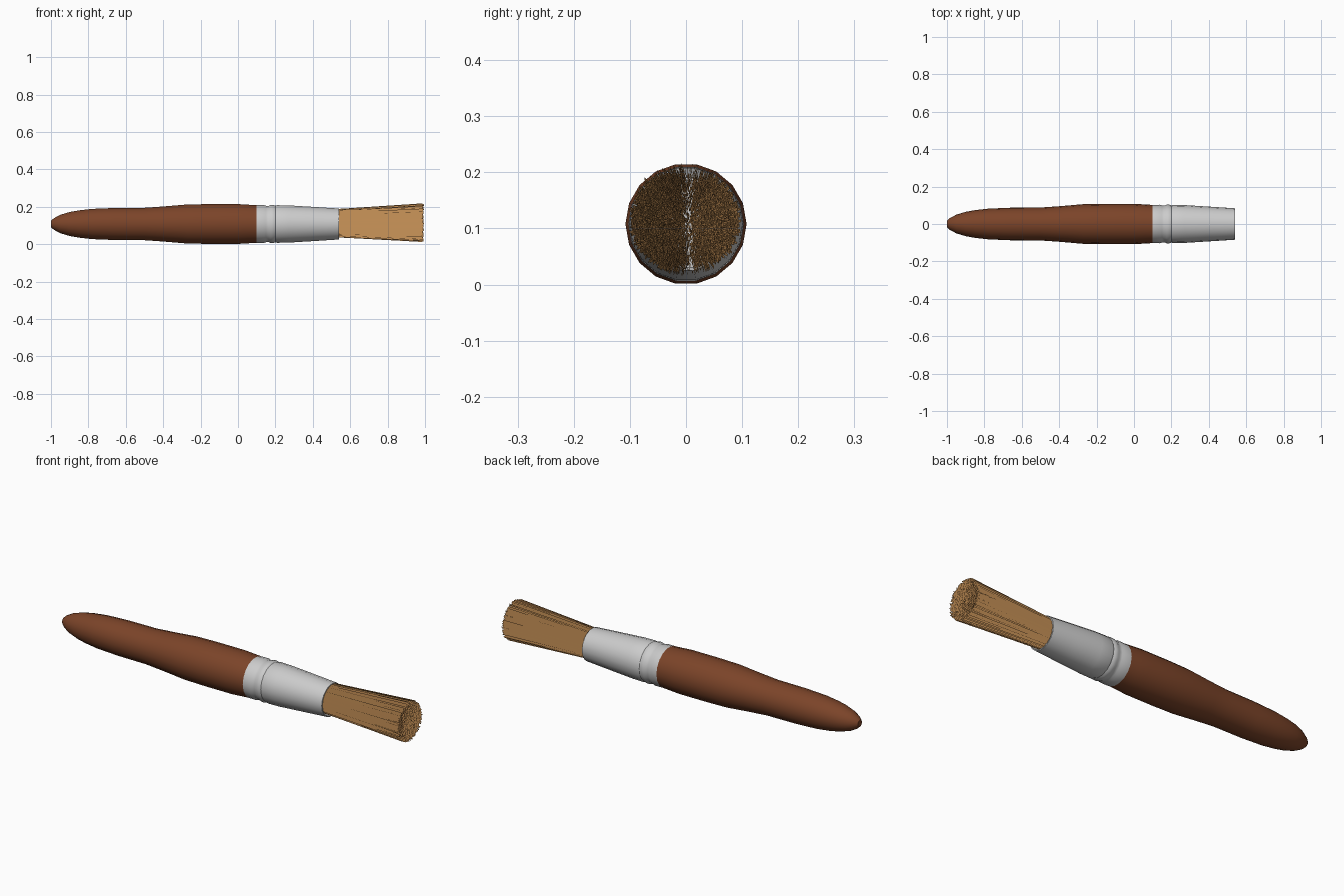
import bpy, math, random

if "Cube" in bpy.data.objects:
    bpy.data.objects.remove(bpy.data.objects["Cube"])

random.seed(4)
SIDES = 18
ZC = 0.108


def material(name, rgb):
    m = bpy.data.materials.new(name)
    m.diffuse_color = (*rgb, 1)
    m.use_nodes = True
    m.node_tree.nodes["Principled BSDF"].inputs["Base Color"].default_value = m.diffuse_color
    return m


def make(name, verts, faces, mat=None, smooth=True):
    me = bpy.data.meshes.new(name)
    me.from_pydata(verts, [], faces)
    ob = bpy.data.objects.new(name, me)
    bpy.context.collection.objects.link(ob)
    if mat:
        me.materials.append(mat)
    if smooth:
        bpy.ops.object.select_all(action='DESELECT')
        ob.select_set(True)
        bpy.context.view_layer.objects.active = ob
        bpy.ops.object.shade_smooth_by_angle(angle=math.radians(35))
    return ob


def lathe_x(name, profile, mat=None, cap_start=False, cap_end=False):
    """Turn (x, radius) points around the brush axis."""
    n, verts, faces = SIDES, [], []
    for x, r in profile:
        for k in range(n):
            a = 2 * math.pi * k / n
            verts.append((x, r * math.cos(a), ZC + r * math.sin(a)))
    for i in range(len(profile) - 1):
        for k in range(n):
            a, b = i * n + k, i * n + (k + 1) % n
            faces.append((a, a + n, b + n, b))
    if cap_start:
        faces.append(tuple(range(n)))
    if cap_end:
        last = (len(profile) - 1) * n
        faces.append(tuple(reversed(range(last, last + n))))
    faces = [tuple(reversed(f)) for f in faces]
    return make(name, verts, faces, mat)


# wooden handle
wood = material("wood", (0.2, 0.058, 0.022))
lathe_x("handle", [
    (-1.0, 0.017), (-0.985, 0.031), (-0.95, 0.05), (-0.9, 0.065),
    (-0.85, 0.074), (-0.78, 0.082), (-0.66, 0.087), (-0.5, 0.088),
    (-0.4, 0.095), (-0.27, 0.106), (-0.15, 0.108), (0.0, 0.108),
    (0.05, 0.105), (0.1, 0.102)], wood, True, True)

# metal ferrule with crimp grooves and a rolled open mouth
lathe_x("ferrule", [
    (0.095, 0.095), (0.095, 0.102), (0.14, 0.103), (0.15, 0.099), (0.165, 0.099),
    (0.175, 0.103), (0.19, 0.103), (0.2, 0.099), (0.21, 0.102),
    (0.27, 0.101), (0.4, 0.093), (0.54, 0.084), (0.541, 0.079),
    (0.5, 0.078)], None, True, True)

# bristles: thin upright ribbons flaring out from the ferrule
hair = material("bristle", (0.6, 0.3, 0.1))
verts, faces = [], []
SEG = 4
for _ in range(4500):
    r, a = math.sqrt(random.random()), random.uniform(0, 2 * math.pi)
    cy, cz = r * math.cos(a), r * math.sin(a)
    end = 0.966 + 0.022 * r * r + random.uniform(-0.006, 0.006)
    half = random.uniform(0.002, 0.0035)
    jy, jz = random.gauss(0, 0.002), random.gauss(0, 0.002)
    base = len(verts)
    for s in range(SEG + 1):
        t = s / SEG
        rad = 0.073 + 0.025 * t
        x = 0.52 + (end - 0.52) * t
        y = cy * rad - 0.002 * t + jy * t
        z = ZC + 0.004 + 0.003 * t + cz * rad + jz * t
        w = half * (1 - 0.3 * t)
        verts += [(x, y, z - w), (x, y, z + w)]
    for s in range(SEG):
        b = base + 2 * s
        faces.append((b, b + 2, b + 3, b + 1))
make("bristles", verts, faces, hair, smooth=False)
